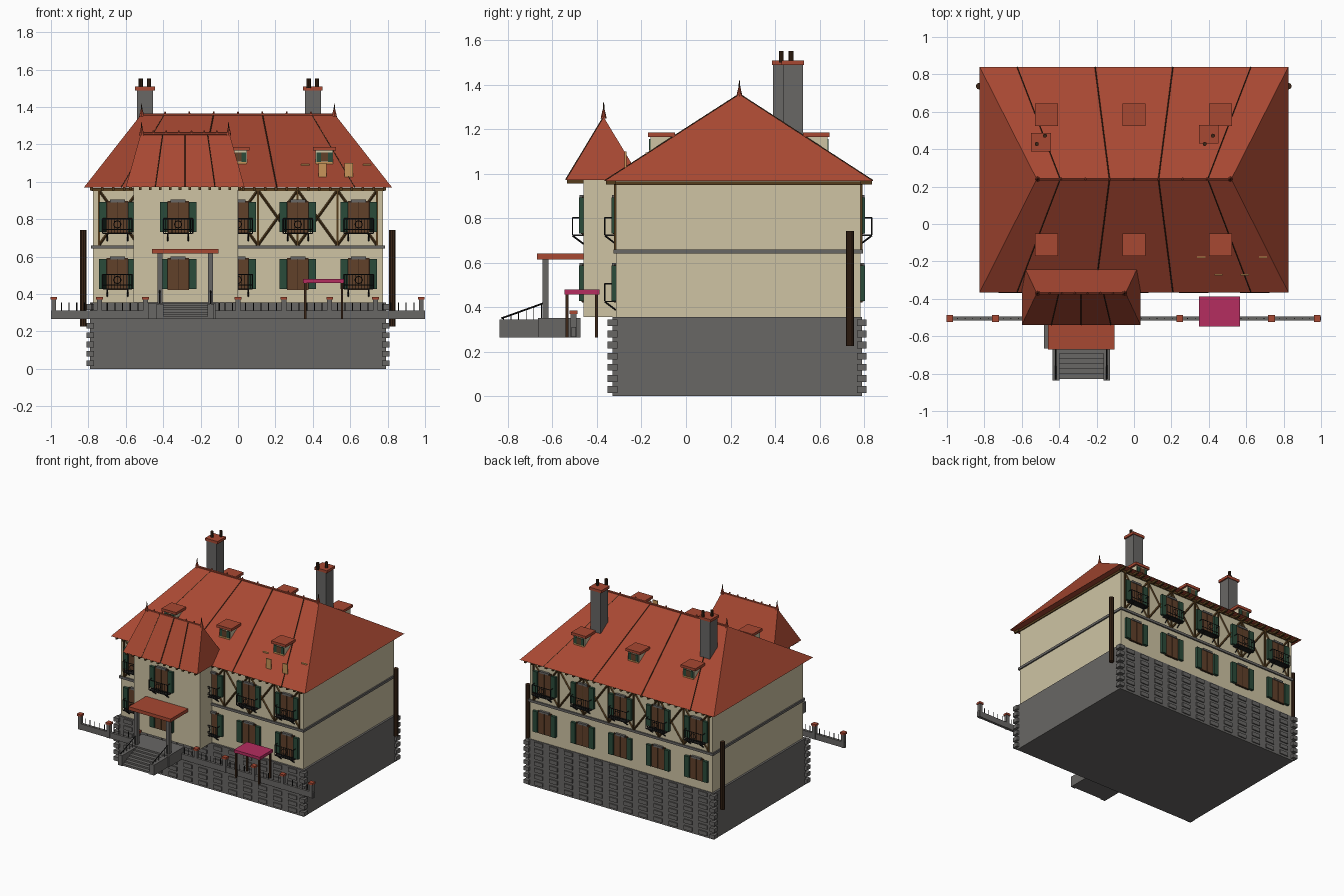
import bpy, bmesh, math
from mathutils import Vector, Matrix

cube = bpy.data.objects.get("Cube")
if cube:
    bpy.data.objects.remove(cube, do_unlink=True)

COLOURS = {
    "roof_red": (0.39, 0.065, 0.032), "stone_grey": (0.14, 0.135, 0.13),
    "cream_plaster": (0.62, 0.55, 0.37), "timber_brown": (0.09, 0.045, 0.012),
    "shutter_green": (0.023, 0.07, 0.042), "window_brown": (0.12, 0.053, 0.023),
    "dark_brown": (0.042, 0.018, 0.008), "iron_black": (0.012, 0.012, 0.012),
    "awning_pink": (0.46, 0.026, 0.115), "ochre": (0.58, 0.3, 0.1),
}
MATS = {}
for name, rgb in COLOURS.items():
    m = bpy.data.materials.new(name)
    m.use_nodes = True
    m.diffuse_color = (*rgb, 1)
    m.node_tree.nodes["Principled BSDF"].inputs["Base Color"].default_value = (*rgb, 1)
    MATS[name] = m

PARTS = {}


def part(name, mat):
    if name not in PARTS:
        PARTS[name] = (bmesh.new(), mat)
    return PARTS[name][0]


def box(bm, x0, x1, y0, y1, z0, z1):
    c = Vector((x0 + x1, y0 + y1, z0 + z1)) / 2
    size = Vector((abs(x1 - x0), abs(y1 - y0), abs(z1 - z0)))
    bmesh.ops.create_cube(bm, size=1, matrix=Matrix.Translation(c) @ Matrix.Diagonal((*size, 1)))


def rod(bm, a, b, r, sides=4, r2=None):
    a, b = Vector(a), Vector(b)
    d = b - a
    rot = d.to_track_quat('Z', 'Y').to_matrix().to_4x4()
    bmesh.ops.create_cone(bm, cap_ends=True, segments=sides, radius1=r, radius2=r if r2 is None else r2,
                          depth=d.length, matrix=Matrix.Translation((a + b) / 2) @ rot)


def hip_roof(bm, x0, x1, y0, y1, z0, rx0, rx1, ry, rz):
    e = [bm.verts.new((x, y, z0)) for x, y in ((x0, y0), (x1, y0), (x1, y1), (x0, y1))]
    l, r = bm.verts.new((rx0, ry, rz)), bm.verts.new((rx1, ry, rz))
    for f in ((e[0], e[1], r, l), (e[1], e[2], r), (e[2], e[3], l, r), (e[3], e[0], l), e[::-1]):
        bm.faces.new(f)


# Stone base with corner quoins and raised courses
base = part("stone_base", "stone_grey")
box(base, -.79, .79, -.33, .79, 0, .355)
quoins = part("corner_quoins", "stone_grey")
courses = part("stone_courses", "stone_grey")
for row in range(7):
    z = .015 + row * .05
    for x in (-.79, .79):
        for y in (-.33, .79):
            box(quoins, x - .02, x + .02, y - .022, y + .022, z, z + .03)
    for col in range(12):
        x = -.7 + col * .127
        for y in (-.33, .79):
            box(courses, x - .035, x + .035, y - .008, y + .008, z, z + .03)

# Plaster walls, string course and projecting bay
walls = part("walls", "cream_plaster")
box(walls, -.775, .775, -.315, .785, .355, .967)
box(part("front_bay", "cream_plaster"), -.56, 0, -.46, -.31, .355, .972)
box(part("string_course", "stone_grey"), -.785, .785, -.325, .795, .642, .66)
box(part("wall_plate", "timber_brown"), -.782, .782, -.322, .792, .95, .966)

# Main and bay roofs
roof = part("main_roof", "roof_red")
hip_roof(roof, -.825, .825, -.365, .84, .968, -.52, .52, .24, 1.357)
bay_roof = part("bay_roof", "roof_red")
hip_roof(bay_roof, -.6, .035, -.54, -.2, .972, -.52, -.045, -.37, 1.255)

# Roof seams, ridge tiles, knobs and spikes
seams = part("roof_seams", "dark_brown")
for t in (-.757, -.252, .252, .757):
    for y in (-.365, .84):
        rod(seams, (t * .825, y, .969), (t * .52, .24, 1.358), .003)
for t in (.25, .5, .75):
    rod(seams, (-.6 + t * .635, -.54, .973), (-.52 + t * .475, -.37, 1.256), .003)
ridge = part("ridge_tiles", "roof_red")
spikes = part("ridge_spikes", "dark_brown")
for x0, x1, y, z, n in ((-.52, .52, .24, 1.357, 9), (-.52, -.045, -.37, 1.257, 8)):
    rod(ridge, (x0, y, z), (x1, y, z), .008, 6)
    for i in range(n):
        x = x0 + (x1 - x0) * i / (n - 1)
        rod(ridge, (x, y, z), (x, y, z + .018), .008, 6, .004)
    for x in (x0 + .005, x1 - .005):
        rod(ridge, (x, y, z - .01), (x, y, z + .03), .014, 8, .005)
        rod(spikes, (x, y, z + .02), (x, y, z + .062), .005, 6, .002)

# Rafter tails under the eaves
rafters = part("rafter_tails", "timber_brown")
for i in range(28):
    x = -.783 + i * .058
    box(rafters, x - .007, x + .007, -.36, -.315, .952, .968)
    box(rafters, x - .007, x + .007, .785, .835, .952, .968)
for i in range(12):
    x = -.575 + i * .053
    box(rafters, x - .007, x + .007, -.535, -.46, .955, .972)

# Chimneys with caps and twin pots
shafts = part("chimney_shafts", "stone_grey")
caps = part("chimney_caps", "roof_red")
pots = part("chimney_pots", "dark_brown")
for x, y in ((-.498, .437), (.4, .48)):
    box(shafts, x - .043, x + .043, y - .045, y + .045, 1.1, 1.49)
    box(caps, x - .053, x + .053, y - .05, y + .05, 1.488, 1.508)
    for dx in (-.022, .022):
        rod(pots, (x + dx, .45 + dx, 1.5), (x + dx, .45 + dx, 1.552), .011, 8)

# Flat-topped dormers on both slopes
for x in (-.468, 0, .462):
    for s, y in ((-1, -.11), (1, .585)):
        box(part("dormer_bodies", "cream_plaster"), x - .047, x + .047, y - .05, y + .05, 1.03, 1.168)
        box(part("dormer_caps", "roof_red"), x - .062, x + .062, y - .06, y + .06, 1.166, 1.186)
        f, g = y + s * .05, y + s * .056
        box(part("dormer_windows", "window_brown"), x - .018, x + .018, f, g, 1.108, 1.155)
        box(part("dormer_sills", "ochre"), x - .045, x + .045, f, g, 1.096, 1.106)
        for d in (-1, 1):
            box(part("dormer_shutters", "shutter_green"), x + d * .019, x + d * .042, f, g, 1.106, 1.157)

# Loose upright boards on the front roof slope
boards = part("roof_boards", "ochre")
for x, y, z in ((.36, -.178, 1.095), (.69, -.178, 1.095), (.452, -.272, 1.1), (.592, -.272, 1.1)):
    box(boards, x - .022, x + .022, y - .004, y + .004, z - .075, z)


def window(x, y, s, z):
    """Framed window with louvred leaves and side shutters, on wall y facing s."""
    box(part("window_frames", "dark_brown"), x - .058, x + .058, y, y + s * .008, z - .004, z + .168)
    box(part("window_heads", "stone_grey"), x - .04, x + .04, y, y + s * .018, z + .16, z + .174)
    for d in (-1, 1):
        box(part("window_leaves", "window_brown"), x + d * .002, x + d * .053, y, y + s * .012, z, z + .16)
        box(part("shutters", "shutter_green"), x + d * .057, x + d * .097, y, y + s * .02, z + .002, z + .162)


def balcony(x, y, s, z):
    """Iron balcony with a floor, railings, ring and brackets."""
    bm = part("balconies", "iron_black")
    o = y + s * .05
    box(bm, x - .078, x + .078, y, o, z - .012, z - .006)
    for h in (.012, .07):
        rod(bm, (x - .078, o, z + h), (x + .078, o, z + h), .003)
    for d in (-.078, .078):
        rod(bm, (x + d, y, z + .07), (x + d, o, z + .07), .003)
        rod(bm, (x + d, o, z - .008), (x + d, o, z + .07), .003)
        rod(bm, (x + d * .7, o, z - .01), (x + d * .7, y, z - .048), .004)
    for i in range(-4, 5):
        rod(bm, (x + i * .0165, o, z - .008), (x + i * .0165, o, z + .07), .0015)
    ring = [(x + .02 * math.cos(a), o, z + .04 + .02 * math.sin(a))
            for a in (i * math.tau / 8 for i in range(8))]
    for i in range(8):
        rod(bm, ring[i - 1], ring[i], .0025)


# Windows on both long facades and the bay
for x in (-.645, -.32, 0, .32, .645):
    for s, y in ((-1, -.315), (1, .785)):
        if s < 0 and x == -.32:
            y = -.46
        window(x, y, s, .73)
        window(x, y, s, .425)
        balcony(x, y, s, .732)
        if s < 0 and x in (-.645, 0, .645):
            balcony(x, y, s, .435)

# Half-timbering: posts with crossed braces
timber = part("half_timbering", "timber_brown")
STEP = 1.4875 / 7
for y in (-.315, .785):
    for i in range(8):
        x = -.74375 + i * STEP
        box(timber, x - .005, x + .005, y - .008, y + .008, .66, .955)
        if i < 7:
            rod(timber, (x, y, .66), (x + STEP, y, .955), .007)
            rod(timber, (x, y, .955), (x + STEP, y, .66), .007)

# Side posts
for x in (-.827, .825):
    rod(part("side_posts", "dark_brown"), (x, .737, .225), (x, .737, .742), .018, 10)

# Porch canopy, posts, steps and handrails
box(part("porch_canopy", "roof_red"), -.46, -.103, -.67, -.455, .615, .641)
steps = part("porch_steps", "stone_grey")
box(steps, -.48, -.12, -.665, -.475, .265, .352)
for i in range(6):
    box(steps, -.43, -.135, -.83 + i * .0275, -.66, .265, .28 + i * .012)
for x in (-.418, -.147):
    box(part("porch_posts", "stone_grey"), x - .013, x + .013, -.645, -.617, .35, .616)
    box(steps, x - .017, x + .02, -.837, -.66, .265, .345)
    rails = part("stair_rails", "iron_black")
    rod(rails, (x, -.83, .35), (x, -.635, .42), .004)
    for i in range(6):
        y = -.82 + i * .034
        rod(rails, (x, y, .34), (x, y, .354 + i * .0122), .002)

# Garden wall with piers and spindles
wall = part("garden_wall", "stone_grey")
spindles = part("wall_spindles", "iron_black")
for x0, x1, piers in ((-1, -.47, 3), (-.13, 1, 5)):
    box(wall, x0, x1, -.515, -.495, .267, .312)
    for i in range(piers):
        x = (-.985 if x0 == -1 else 0) + i * .245
        box(wall, x - .013, x + .013, -.518, -.492, .267, .372)
        box(part("pier_caps", "roof_red"), x - .018, x + .018, -.523, -.487, .37, .385)
        if i < piers - 1:
            for k in range(1, 6):
                sx = x + k * .041
                rod(spindles, (sx, -.505, .31), (sx, -.505, .355), .003)
for x in (-.07, -.1, -.03):
    rod(spindles, (x, -.505, .31), (x, -.505, .355), .003)

# Garden awning on four legs
box(part("garden_awning", "awning_pink"), .348, .568, -.547, -.388, .458, .48)
for x in (.36, .556):
    for y in (-.535, -.402):
        box(part("awning_legs", "dark_brown"), x - .006, x + .006, y - .006, y + .006, .265, .46)

# Turn every collected part into an object
for name, (bm, mat) in PARTS.items():
    bmesh.ops.recalc_face_normals(bm, faces=bm.faces)
    mesh = bpy.data.meshes.new(name)
    bm.to_mesh(mesh)
    bm.free()
    mesh.materials.append(MATS[mat])
    bpy.context.collection.objects.link(bpy.data.objects.new(name, mesh))
